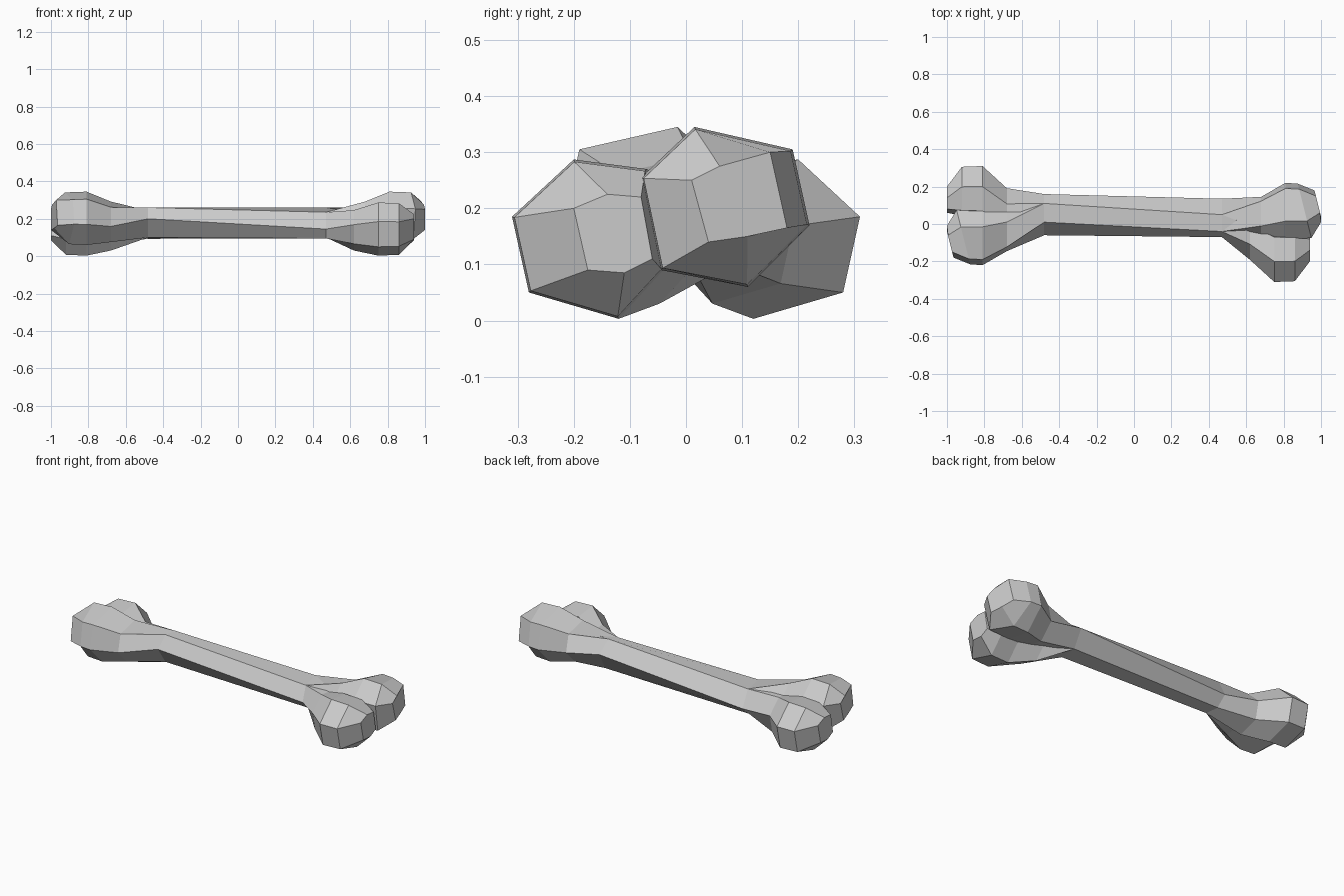
import bpy, bmesh
from mathutils import Vector

cube = bpy.data.objects.get("Cube")
if cube:
    bpy.data.objects.remove(cube)

bone = bpy.data.materials.new("bone_grey")
bone.use_nodes = True
grey = (0.6, 0.6, 0.6, 1)
bone.diffuse_color = grey
bone.node_tree.nodes["Principled BSDF"].inputs["Base Color"].default_value = grey


def loft(name, rings, cap_end=False):
    """Skin a row of six-sided rings, all listed clockwise seen from +x."""
    bm = bmesh.new()
    loops = [[bm.verts.new(p) for p in ring] for ring in rings]
    for a, b in zip(loops, loops[1:]):
        for i in range(len(a)):
            j = (i + 1) % len(a)
            bm.faces.new((a[i], a[j], b[j], b[i]))
    if cap_end:
        bm.faces.new(loops[-1][::-1])
    # Turn the skin outward
    bm.normal_update()
    mid = sum((v.co for v in bm.verts), Vector()) / len(bm.verts)
    if sum((f.calc_center_median() - mid).dot(f.normal) for f in bm.faces) < 0:
        bmesh.ops.reverse_faces(bm, faces=bm.faces)
    mesh = bpy.data.meshes.new(name)
    bm.to_mesh(mesh)
    bm.free()
    mesh.materials.append(bone)
    bpy.context.collection.objects.link(bpy.data.objects.new(name, mesh))


def section(x, outline):
    return [Vector((x, y, z)) for y, z in outline]


# Slightly twisted shaft, sections listed from the front corner over the top
right_end = section(-0.48, [(-.06, .20), (.01, .26), (.11, .243),
                            (.16, .145), (.10, .093), (.01, .10)])
left_end = section(0.47, [(-.07, .145), (-.04, .235), (.05, .26),
                          (.135, .20), (.08, .10), (-.02, .095)])
loft("shaft", [right_end, left_end])

# Knob outlines at their widest point, and the small facet at the tip
high = [(-.08, .255), (.015, .345), (.19, .305), (.22, .17), (.11, .06), (-.045, .09)]
high_tip = [(.01, .25), (.06, .275), (.15, .30), (.18, .165), (.11, .15), (.04, .14)]
low = [(-.31, .185), (-.20, .287), (-.07, .27), (-.04, .09), (-.12, .003), (-.28, .05)]
low_tip = [(-.20, .20), (-.14, .225), (-.08, .22), (-.06, .11), (-.11, .085), (-.175, .09)]


def knob(name, start, side, outline, tip, neck, shift, lean):
    """Flare from the shaft to a neck, a faceted bulge and a flat tip."""
    n = len(outline)
    cy = sum(p[0] for p in outline) / n
    cz = sum(p[1] for p in outline) / n

    def scaled(size, oy, oz):
        return [(oy + (y - cy) * size, oz + (z - cz) * size) for y, z in outline]

    rings = [start]
    for x, pts, tilt in ((.68, scaled(.76, *neck), 0),
                         (.81, outline, 0),
                         (.92, scaled(.97, cy, cz), lean),
                         (1, tip, lean)):
        rings.append([Vector((min(1, x + shift - tilt * (y - cy + .03)) * side,
                              y * side, z)) for y, z in pts])
    loft(name, rings, cap_end=True)


# The two ends are half-turns of one another
for label, side, ring, shift in (("left", 1, left_end, -.06),
                                 ("right", -1, [right_end[i] for i in (3, 2, 1, 0, 5, 4)], 0)):
    knob(label + "_high_knob", ring, side, high, high_tip, (.03, .185), 0, .25)
    knob(label + "_low_knob", ring, side, low, low_tip, (-.085, .14), shift, 0)
